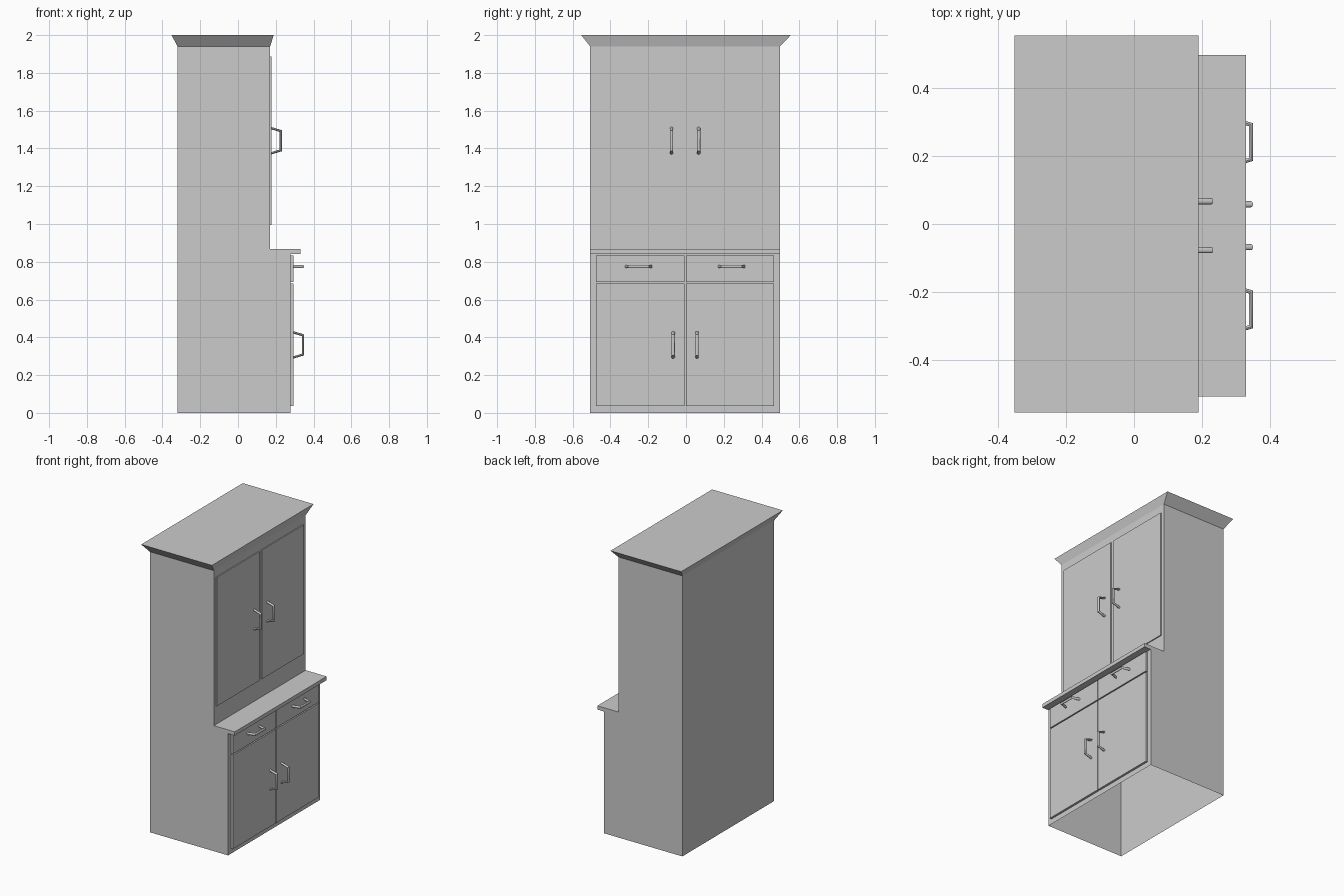
import bpy, bmesh, math
from mathutils import Vector, Matrix

if "Cube" in bpy.data.objects:
    bpy.data.objects.remove(bpy.data.objects["Cube"])

Y0 = -0.005      # centre line of doors and body
HALF = 0.502     # half width of the body


def add_object(name, bm):
    bmesh.ops.recalc_face_normals(bm, faces=bm.faces)
    me = bpy.data.meshes.new(name)
    bm.to_mesh(me)
    bm.free()
    ob = bpy.data.objects.new(name, me)
    bpy.context.collection.objects.link(ob)
    return ob


def box(name, x0, x1, y0, y1, z0, z1):
    bm = bmesh.new()
    size = Matrix.Diagonal((x1 - x0, y1 - y0, z1 - z0, 1))
    mid = Matrix.Translation(((x0 + x1) / 2, (y0 + y1) / 2, (z0 + z1) / 2))
    bmesh.ops.create_cube(bm, size=1, matrix=mid @ size)
    return add_object(name, bm)


def handle(name, x, y, z, horizontal=False):
    # bent bar with an oval section, mitred at the two corners
    path = [Vector(p) for p in ((-0.003, 0.067), (0.05, 0.051), (0.05, -0.051), (-0.003, -0.067))]
    sides, wide, thin = 12, 0.009, 0.006
    bm = bmesh.new()
    rings = []
    for i, p in enumerate(path):
        a = (p - path[max(i - 1, 0)]).normalized()
        b = (path[min(i + 1, 3)] - p).normalized()
        t = (a + b).normalized()
        n = Vector((t.y, -t.x))
        stretch = 1 / max(t.dot(a), t.dot(b))
        ring = []
        for k in range(sides):
            ang = math.tau * k / sides
            q = p + n * thin * stretch * math.cos(ang)
            w = wide * math.sin(ang)
            co = (x + q.x, y + q.y, z + w) if horizontal else (x + q.x, y + w, z + q.y)
            ring.append(bm.verts.new(co))
        rings.append(ring)
    for r, s in zip(rings, rings[1:]):
        for k in range(sides):
            j = (k + 1) % sides
            bm.faces.new((r[k], r[j], s[j], s[k]))
    bm.faces.new(rings[0])
    bm.faces.new(rings[-1])
    ob = add_object(name, bm)
    bpy.ops.object.select_all(action='DESELECT')
    ob.select_set(True)
    bpy.context.view_layer.objects.active = ob
    bpy.ops.object.shade_smooth_by_angle(angle=math.radians(35))


# Cabinet body: stepped side profile with counter, open underneath
profile = [(-0.32, 0), (0.279, 0), (0.279, 0.842), (0.33, 0.842),
           (0.33, 0.868), (0.17, 0.868), (0.17, 1.94), (-0.32, 1.94)]
bm = bmesh.new()
left = [bm.verts.new((x, Y0 - HALF, z)) for x, z in profile]
right = [bm.verts.new((x, Y0 + HALF, z)) for x, z in profile]
bm.faces.new(left)
bm.faces.new(right[::-1])
for i in range(1, 8):
    if i == 6:
        continue  # the cornice closes the top
    j = (i + 1) % 8
    bm.faces.new((left[i], right[i], right[j], left[j]))

# Flared cornice joined to the body
low = [left[7], left[6], right[6], right[7]]
high = [bm.verts.new(c) for c in ((-0.352, -0.555, 2), (0.189, -0.555, 2),
                                  (0.189, 0.555, 2), (-0.352, 0.555, 2))]
for i in range(4):
    j = (i + 1) % 4
    bm.faces.new((low[i], low[j], high[j], high[i]))
bm.faces.new(high)
# top front and rear edges of the body
if not any(set(f.verts) == {left[5], right[5], right[6], left[6]} for f in bm.faces):
    bm.faces.new((left[5], right[5], right[6], left[6]))
if not any(set(f.verts) == {left[7], right[7], right[0], left[0]} for f in bm.faces):
    bm.faces.new((left[7], right[7], right[0], left[0]))
add_object("cabinet_body", bm)

# Doors, drawers and handles, left and right
for side, s in (("left", -1), ("right", 1)):
    def front(name, x0, x1, inner, outer, z0, z1):
        a, b = sorted((Y0 + s * inner, Y0 + s * outer))
        box(f"{name}_{side}", x0, x1, a, b, z0, z1)

    front("upper_door", 0.165, 0.177, 0.0125, 0.476, 0.995, 1.887)
    front("lower_door", 0.275, 0.294, 0.004, 0.471, 0.036, 0.685)
    front("drawer", 0.275, 0.294, 0.004, 0.471, 0.693, 0.834)
    handle(f"upper_handle_{side}", 0.177, Y0 + s * 0.072, 1.441)
    handle(f"lower_handle_{side}", 0.294, Y0 + s * 0.063, 0.36)
    handle(f"drawer_handle_{side}", 0.294, Y0 + s * 0.246, 0.775, True)
